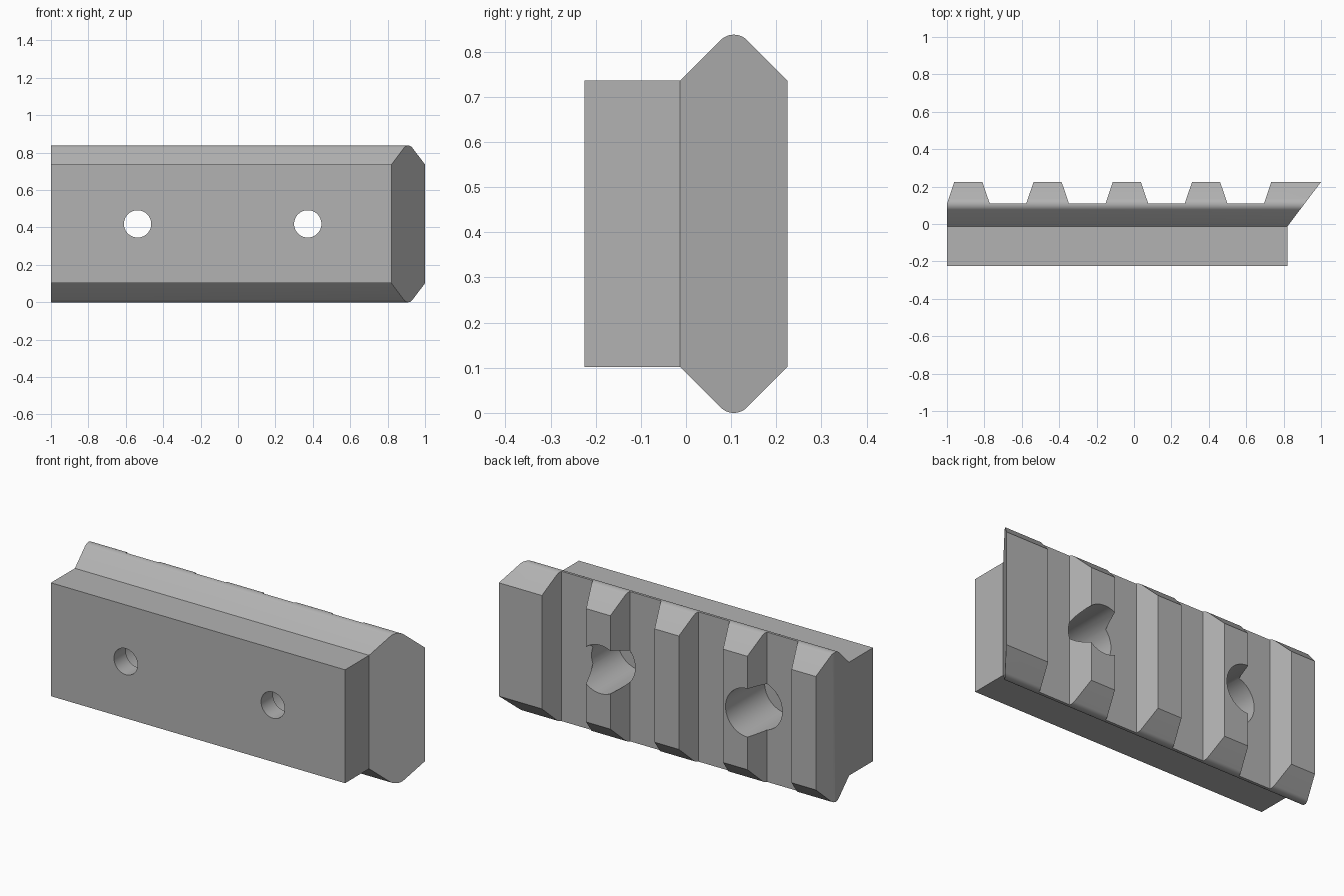
import bpy, bmesh, math
from mathutils import Vector

cube = bpy.data.objects.get("Cube")
if cube:
    bpy.data.objects.remove(cube, do_unlink=True)

grey = bpy.data.materials.new("plain grey")
grey.use_nodes = True
COLOUR = (0.45, 0.45, 0.45, 1)
grey.diffuse_color = COLOUR
grey.node_tree.nodes["Principled BSDF"].inputs["Base Color"].default_value = COLOUR

BACK, FRONT, SHOULDER = 0.225, -0.225, -0.013
HEIGHT, SIDE = 0.838, 0.102           # overall height, height of the shoulder
MID = HEIGHT / 2


def prism(name, points, direction):
    """Extrude a closed loop of points into a solid."""
    bm = bmesh.new()
    face = bm.faces.new([bm.verts.new(p) for p in points])
    result = bmesh.ops.extrude_face_region(bm, geom=[face])
    moved = [v for v in result["geom"] if isinstance(v, bmesh.types.BMVert)]
    bmesh.ops.translate(bm, verts=moved, vec=Vector(direction))
    bmesh.ops.recalc_face_normals(bm, faces=bm.faces)
    mesh = bpy.data.meshes.new(name)
    bm.to_mesh(mesh)
    bm.free()
    obj = bpy.data.objects.new(name, mesh)
    bpy.context.collection.objects.link(obj)
    mesh.materials.append(grey)
    return obj


def circle(x, y, radius, count=48):
    steps = [2 * math.pi * i / count for i in range(count)]
    return [(x + radius * math.cos(a), y, MID + radius * math.sin(a)) for a in steps]


# Rail body: rectangular foot with a wider bevelled head, its tips rounded
tip_y = (BACK + SHOULDER) / 2
radius = 0.0415
lower = [(FRONT, SIDE), (SHOULDER, SIDE)]
for i in range(13):
    a = math.radians(225 + 90 * i / 12)
    lower.append((tip_y + radius * math.cos(a), radius + radius * math.sin(a)))
lower.append((BACK, SIDE))
outline = lower + [(y, HEIGHT - z) for y, z in reversed(lower)]
rail = prism("rail_body", [(-1, y, z) for y, z in outline], (2, 0, 0))

# Cross slots with sloping walls; the first one only bevels the end
cutters = []
for i in range(5):
    left = -1.195 + 0.4237 * i
    right = left + 0.195
    top, floor = 0.3, 0.109
    flare = (top - floor) * 0.34
    loop = [(left, floor), (right, floor), (right + flare, top), (left - flare, top)]
    cutters.append(prism("slot_cutter", [(x, y, -0.1) for x, y in loop], (0, 0, 1.1)))

# Square foot end and raked head end
loop = [(0.82, -0.4), (0.82, SHOULDER), (1.06, 0.304), (1.3, 0.304), (1.3, -0.4)]
cutters.append(prism("end_cutter", [(x, y, -0.1) for x, y in loop], (0, 0, 1.1)))

# Counterbored screw holes
for x in (-0.537, 0.373):
    cutters.append(prism("hole_cutter", circle(x, -0.4, 0.073), (0, 0.8, 0)))
    cutters.append(prism("counterbore_cutter", circle(x, -0.12, 0.135), (0, 0.6, 0)))

bpy.context.view_layer.objects.active = rail
for cutter in cutters:
    mod = rail.modifiers.new("cut", "BOOLEAN")
    mod.operation = "DIFFERENCE"
    mod.solver = "EXACT"
    mod.object = cutter
    bpy.ops.object.modifier_apply(modifier=mod.name)
    bpy.data.objects.remove(cutter, do_unlink=True)

bpy.ops.object.select_all(action="DESELECT")
rail.select_set(True)
bpy.ops.object.shade_smooth_by_angle(angle=math.radians(20))
